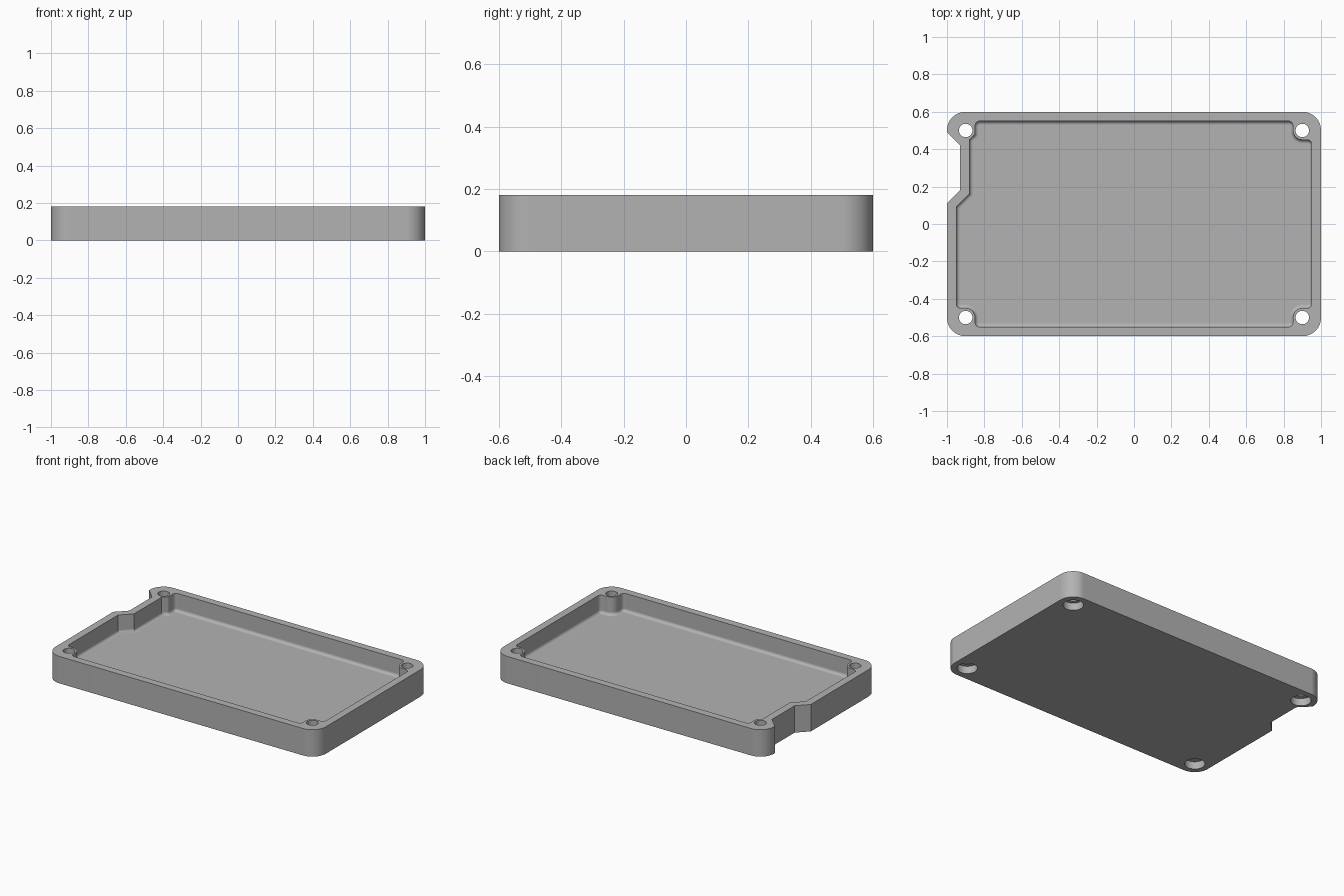
import bpy, bmesh, math
from mathutils import Vector

old = bpy.data.objects.get("Cube")
if old:
    bpy.data.objects.remove(old, do_unlink=True)

HEIGHT, FLOOR, FILLET = 0.18, 0.06, 0.02

grey = bpy.data.materials.new("plain grey")
grey.use_nodes = True
grey.diffuse_color = (0.45, 0.45, 0.45, 1)
grey.node_tree.nodes["Principled BSDF"].inputs["Base Color"].default_value = (0.45, 0.45, 0.45, 1)


def rounded(corners, inset=0.0, steps=8):
    """Counter-clockwise outline from (x, y, radius) corners, moved inward by inset."""
    points = []
    for i, (x, y, r) in enumerate(corners):
        here = Vector((x, y))
        a = (here - Vector(corners[i - 1][:2])).normalized()
        b = (Vector(corners[(i + 1) % len(corners)][:2]) - here).normalized()
        na, nb = Vector((-a.y, a.x)), Vector((-b.y, b.x))
        miter = (na + nb) / (1 + na.dot(nb))
        here = here + miter * inset
        if r == 0:
            points.append(here)
            continue
        side = 1 if a.x * b.y - a.y * b.x > 0 else -1
        radius = r - side * inset
        centre = here + miter * radius * side
        for k in range(steps + 1):
            n = na.slerp(nb, k / steps)
            points.append(centre - n * radius * side)
    return points


def loft(name, rings):
    """Closed solid through a stack of (outline, z) rings, listed bottom to top."""
    bm = bmesh.new()
    loops = [[bm.verts.new((p.x, p.y, z)) for p in pts] for pts, z in rings]
    for low, high in zip(loops, loops[1:]):
        for i in range(len(low)):
            bm.faces.new((low[i - 1], low[i], high[i], high[i - 1]))
    bm.faces.new(loops[0][::-1])
    bm.faces.new(loops[-1])
    bmesh.ops.recalc_face_normals(bm, faces=bm.faces)
    mesh = bpy.data.meshes.new(name)
    bm.to_mesh(mesh)
    bm.free()
    obj = bpy.data.objects.new(name, mesh)
    bpy.context.collection.objects.link(obj)
    mesh.materials.append(grey)
    return obj


def circle(x, y, r, n=40):
    return [Vector((x + r * math.cos(t * math.tau / n), y + r * math.sin(t * math.tau / n)))
            for t in range(n)]


# Outer body with the notch in its right side
outer = [(-1, -0.6, 0.1), (1, -0.6, 0.1), (1, 0.6, 0.1), (-1, 0.6, 0.1),
         (-1, 0.49, 0), (-0.93, 0.42, 0), (-0.93, 0.18, 0), (-1, 0.11, 0)]
outline = rounded(outer, steps=12)
tray = loft("tray", [(outline, 0), (outline, HEIGHT)])

# Cavity stepping round the screw bosses, with a filleted floor
c, b = 0.025, 0.05
inner = [(-0.95, -0.45, c), (-0.85, -0.45, b), (-0.85, -0.55, c),
         (0.85, -0.55, c), (0.85, -0.45, b), (0.95, -0.45, c),
         (0.95, 0.45, c), (0.85, 0.45, b), (0.85, 0.55, c),
         (-0.85, 0.55, c), (-0.85, 0.48, 0.02), (-0.88, 0.45, 0),
         (-0.88, 0.16, 0), (-0.95, 0.09, 0)]
rings = []
for k in range(7):
    t = k / 6 * math.pi / 2
    rings.append((rounded(inner, FILLET * (1 - math.sin(t))),
                  FLOOR + FILLET * (1 - math.cos(t))))
rings.append((rounded(inner), HEIGHT + 0.1))
cutters = [loft("cavity_cutter", rings)]

# Screw holes, each with a wider recess underneath
for x in (-0.9, 0.9):
    for y in (-0.5, 0.5):
        wide, narrow = circle(x, y, 0.062), circle(x, y, 0.036)
        cutters.append(loft("screw_hole_cutter",
                            [(wide, -0.1), (wide, 0.05), (narrow, 0.05), (narrow, HEIGHT + 0.1)]))

bpy.ops.object.select_all(action='DESELECT')
bpy.context.view_layer.objects.active = tray
tray.select_set(True)
for cutter in cutters:
    cutter.hide_render = True
    cut = tray.modifiers.new("cut", 'BOOLEAN')
    cut.operation = 'DIFFERENCE'
    cut.solver = 'EXACT'
    cut.object = cutter
    bpy.ops.object.modifier_apply(modifier=cut.name)
    bpy.data.objects.remove(cutter, do_unlink=True)

# Smooth curves, crisp edges and flat large faces
bpy.ops.object.shade_smooth_by_angle(angle=math.radians(30))
flat = tray.modifiers.new("flat_faces", 'WEIGHTED_NORMAL')
flat.keep_sharp = True
